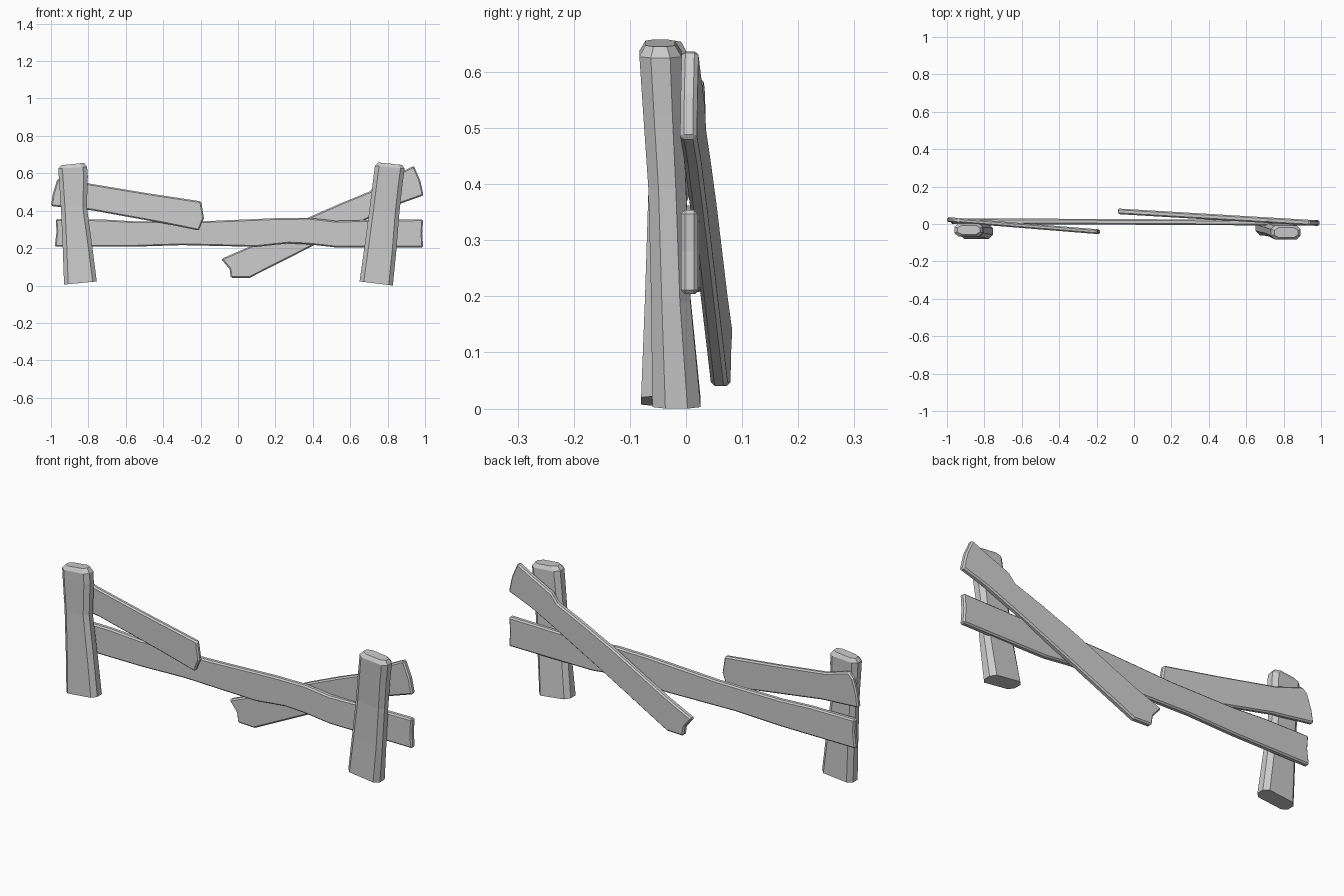
import bpy, bmesh


def finish(name, bm):
    bmesh.ops.recalc_face_normals(bm, faces=bm.faces)
    me = bpy.data.meshes.new(name)
    bm.to_mesh(me)
    bm.free()
    ob = bpy.data.objects.new(name, me)
    bpy.context.collection.objects.link(ob)
    return ob


def plank(name, outline, y_left, y_right, thick, bevel=0.007):
    """Board from an x/z outline, turned slightly in plan, with worn edges."""
    x0 = min(p[0] for p in outline)
    x1 = max(p[0] for p in outline)
    bm = bmesh.new()
    sides = []
    for s in (-0.5, 0.5):
        sides.append([bm.verts.new((x, y_left + (y_right - y_left) * (x - x0) / (x1 - x0) + s * thick, z))
                      for x, z in outline])
    front, back = sides
    bm.faces.new(front)
    bm.faces.new(back[::-1])
    n = len(outline)
    for i in range(n):
        j = (i + 1) % n
        bm.faces.new((front[i], back[i], back[j], front[j]))
    ob = finish(name, bm)
    mod = ob.modifiers.new("worn_edges", 'BEVEL')
    mod.width = bevel
    mod.segments = 1
    mod.limit_method = 'ANGLE'
    mod.angle_limit = 0.6
    return ob


def post(name, stations, c=0.022):
    """Eight-sided post lofted through (x_left, z_left, x_right, z_right, y_front, y_back)."""
    bm = bmesh.new()
    rings = []
    for xl, zl, xr, zr, yf, yb in stations:
        t = c / (xr - xl)
        d = (yb - yf) * 0.27
        ring = [(t, yf), (1 - t, yf), (1, yf + d), (1, yb - d),
                (1 - t, yb), (t, yb), (0, yb - d), (0, yf + d)]
        rings.append([bm.verts.new((xl + (xr - xl) * u, y, zl + (zr - zl) * u)) for u, y in ring])
    for a, b in zip(rings, rings[1:]):
        for i in range(8):
            j = (i + 1) % 8
            bm.faces.new((a[i], a[j], b[j], b[i]))
    bm.faces.new(rings[0][::-1])
    bm.faces.new(rings[-1])
    return finish(name, bm)


# Leaning posts
post("left_post", [
    (-0.93, 0.005, -0.755, 0.022, -0.08, 0.0),
    (-0.937, 0.2, -0.778, 0.2, -0.073, 0.0),
    (-0.947, 0.42, -0.808, 0.42, -0.066, -0.002),
    (-0.958, 0.58, -0.803, 0.585, -0.067, 0.0),
    (-0.961, 0.625, -0.807, 0.635, -0.067, 0.002),
    (-0.945, 0.643, -0.823, 0.656, -0.055, -0.008)])
post("right_post", [
    (0.65, 0.022, 0.828, 0.0, -0.06, 0.026),
    (0.675, 0.2, 0.847, 0.19, -0.062, 0.008),
    (0.702, 0.4, 0.863, 0.39, -0.067, 0.0),
    (0.718, 0.53, 0.877, 0.52, -0.076, -0.005),
    (0.732, 0.64, 0.891, 0.625, -0.083, -0.008),
    (0.75, 0.658, 0.877, 0.645, -0.072, -0.02)])

# Long lower rail
plank("lower_rail", [
    (-0.98, 0.208), (-0.55, 0.208), (-0.3, 0.216), (0.1, 0.207), (0.27, 0.225),
    (0.38, 0.22), (0.52, 0.204), (0.99, 0.204), (0.985, 0.28), (0.99, 0.354),
    (0.69, 0.35), (0.52, 0.346), (0.38, 0.362), (0.2, 0.36), (-0.2, 0.343),
    (-0.55, 0.343), (-0.72, 0.353), (-0.975, 0.355), (-0.97, 0.29)],
    0.016, 0.006, 0.03)

# Broken upper boards
plank("broken_left_board", [
    (-1.0, 0.425), (-0.78, 0.402), (-0.4, 0.333), (-0.21, 0.294), (-0.182, 0.36),
    (-0.197, 0.45), (-0.5, 0.496), (-0.8, 0.546), (-0.94, 0.59), (-0.967, 0.565),
    (-0.99, 0.49)],
    0.024, -0.042, 0.026)
plank("broken_right_board", [
    (-0.038, 0.04), (0.06, 0.04), (0.39, 0.207), (0.7, 0.36), (0.86, 0.435),
    (0.992, 0.482), (0.975, 0.56), (0.94, 0.64), (0.87, 0.605), (0.74, 0.545),
    (0.705, 0.503), (0.55, 0.44), (0.38, 0.365), (0.06, 0.207), (-0.09, 0.142),
    (-0.045, 0.088)],
    0.068, 0.004, 0.03)
